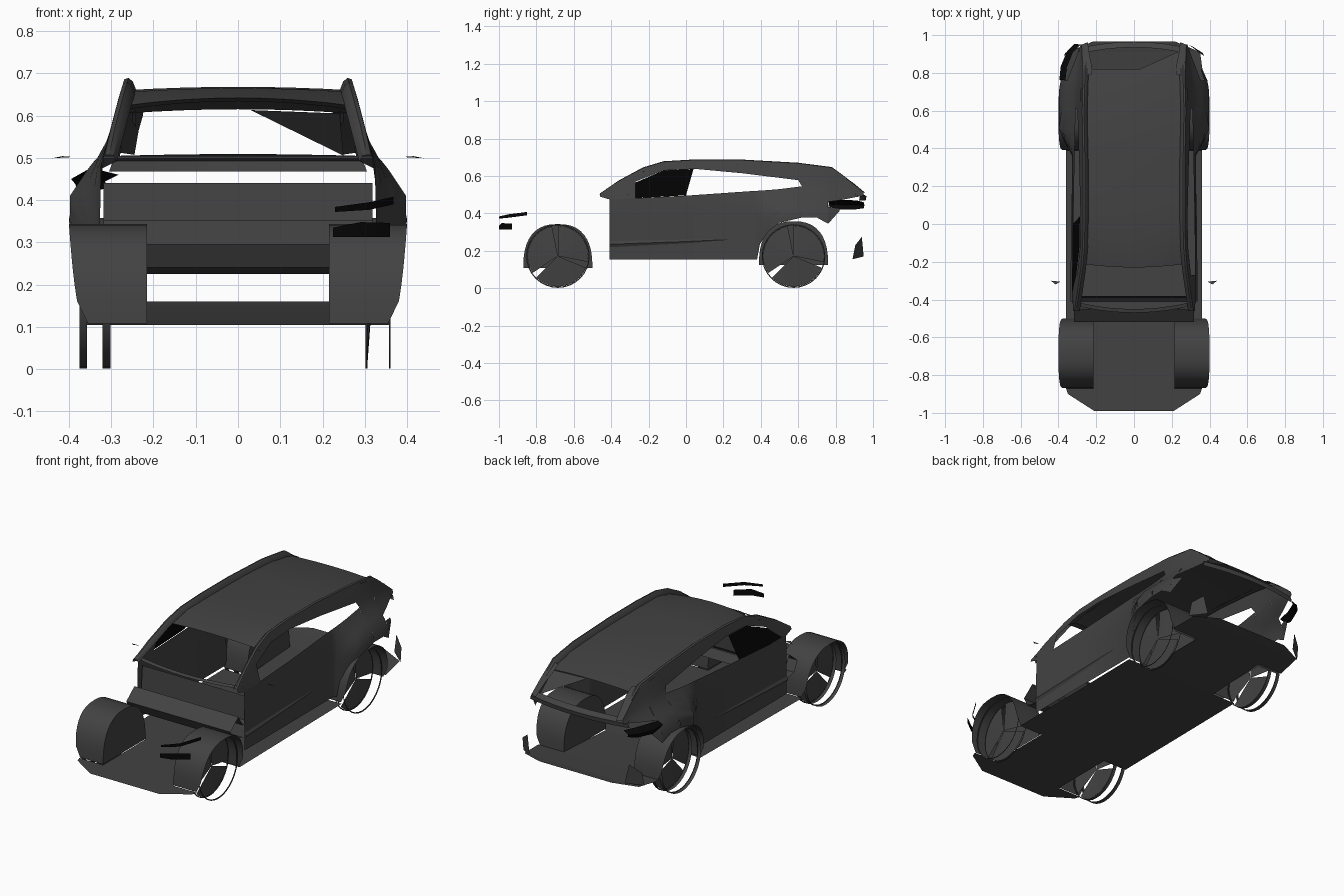
import bpy, math

cube = bpy.data.objects.get("Cube")
if cube:
    bpy.data.objects.remove(cube, do_unlink=True)


def material(name, rgb):
    m = bpy.data.materials.new(name)
    m.use_nodes = True
    m.diffuse_color = (*rgb, 1)
    m.node_tree.nodes["Principled BSDF"].inputs["Base Color"].default_value = (*rgb, 1)
    return m


GREY = material("dark grey", (0.055, 0.055, 0.055))
BLACK = material("black", (0.002, 0.002, 0.002))


def build(name, verts, faces, mat=GREY, smooth=True):
    me = bpy.data.meshes.new(name)
    me.from_pydata(verts, [], faces)
    me.materials.append(mat)
    ob = bpy.data.objects.new(name, me)
    bpy.context.collection.objects.link(ob)
    if smooth:
        bpy.ops.object.select_all(action='DESELECT')
        ob.select_set(True)
        bpy.context.view_layer.objects.active = ob
        bpy.ops.object.shade_smooth_by_angle(angle=math.radians(30))
    return ob


def loft(name, rows, mat=GREY, smooth=True):
    """Skin a sheet over rows that have equal point counts."""
    n = len(rows[0])
    faces = [(i * n + j, i * n + j + 1, (i + 1) * n + j + 1, (i + 1) * n + j)
             for i in range(len(rows) - 1) for j in range(n - 1)]
    return build(name, [p for r in rows for p in r], faces, mat, smooth)


def clamp(v):
    return min(1, max(0, v))


def half_width(y, z):
    """Half width of the body shell at a given length and height."""
    prof = [(0.15, 0.328), (0.48, 0.325), (0.64, 0.283), (0.70, 0.265)]
    z = min(max(z, 0.15), 0.70)
    for (z0, w0), (z1, w1) in zip(prof, prof[1:]):
        if z <= z1:
            w = w0 + (w1 - w0) * (z - z0) / (z1 - z0)
            break
    flare = 0.072 * clamp((y - 0.36) / 0.14) * clamp((0.97 - y) / 0.19) * clamp((0.52 - z) / 0.11)
    return w * (1 - 0.5 * max(0, y - 0.7)) + flare


def side_sheet(name, s, columns, steps):
    rows = []
    for y, lo, hi in columns:
        zs = [lo + (hi - lo) * k / steps for k in range(steps + 1)]
        rows.append([(s * half_width(y, z), y, z) for z in zs])
    return loft(name, rows)


# Floor pan, narrowed between the wheels
floor = [(-0.99, 0.21, 0.105), (-0.90, 0.35, 0.105), (-0.87, 0.36, 0.105), (-0.87, 0.215, 0.105),
         (-0.50, 0.215, 0.105), (-0.50, 0.36, 0.105), (0.39, 0.36, 0.115), (0.39, 0.215, 0.115),
         (0.76, 0.215, 0.135), (0.76, 0.37, 0.135), (0.91, 0.35, 0.15), (0.965, 0.22, 0.16)]
loft("floor_pan", [[(-w, y, z), (0, y, z), (w, y, z)] for y, w, z in floor], smooth=False)

# Bulkhead and thin scuttle edge
bulkhead = [(-0.38, 0.44), (-0.39, 0.31), (-0.41, 0.29), (-0.45, 0.352),
            (-0.52, 0.295), (-0.49, 0.24), (-0.41, 0.225)]
loft("bulkhead", [[(-0.318, y, z), (0.318, y, z)] for y, z in bulkhead])
loft("scuttle", [[(x, -0.47 + 0.4 * x * x, 0.498), (x, -0.45 + 0.4 * x * x, 0.504)]
                 for x in [k * 0.064 for k in range(-5, 6)]])

# Roof with a slightly crowned section
roof = [(-0.23, 0.622, 0.642), (-0.1, 0.655, 0.665), (0.1, 0.66, 0.668),
        (0.4, 0.655, 0.665), (0.65, 0.638, 0.65), (0.82, 0.605, 0.615)]
rows = []
for y, ze, zc in roof:
    w = half_width(y, ze) - 0.01
    rows.append([(w * k / 4, y + (0.02 * k * k / 16 if y < -0.2 else 0), zc + (ze - zc) * (k / 4) ** 2)
                 for k in range(-4, 5)])
loft("roof", rows)
loft("roof_header", [[(x, y, z) for x, y, z in rows[0]],
                     [(x * 0.97, y + 0.05, z - 0.008) for x, y, z in rows[0]]])

# Tailgate bar and the remaining rear pane corner
loft("tailgate_bar", [[(x * 1.03, 0.96 - 0.4 * x * x, 0.468), (x, 0.965 - 0.4 * x * x, 0.492),
                       (x * 0.98, 0.935 - 0.4 * x * x, 0.509 - 0.05 * x * x)]
                      for x in [k * 0.074 for k in range(-4, 5)]])
build("rear_pane_corner", [(0.03, 0.82, 0.613), (0.25, 0.92, 0.505), (0.24, 0.82, 0.605)], [(0, 1, 2)])

DOOR = [(-0.41, 0.155, 0.475), (0, 0.155, 0.495), (0.36, 0.155, 0.52), (0.38, 0.155, 0.521),
        (0.395, 0.235, 0.522), (0.44, 0.305, 0.525), (0.50, 0.35, 0.53), (0.62, 0.378, 0.545)]
QUARTER = [(0.62, 0.378, 0.655), (0.70, 0.378, 0.648), (0.76, 0.345, 0.638)]
# the quarter splits around the tail lamp opening
HAUNCH = [(0.76, 0.462, 0.638), (0.83, 0.472, 0.605), (0.88, 0.482, 0.57), (0.95, 0.495, 0.512)]
FLAP = [(0.76, 0.345, 0.435), (0.82, 0.412, 0.427)]
FRAME = [(-0.46, 0.49, 0.505), (-0.41, 0.475, 0.53), (-0.27, 0.48, 0.605), (-0.27, 0.57, 0.605),
         (-0.12, 0.63, 0.665), (0.05, 0.638, 0.675), (0.3, 0.615, 0.673), (0.6, 0.578, 0.66),
         (0.62, 0.545, 0.655)]
RAIL = [(-0.46, 0.503), (-0.36, 0.56), (-0.23, 0.63), (-0.12, 0.663), (0.05, 0.673), (0.3, 0.672),
        (0.6, 0.655), (0.78, 0.632), (0.86, 0.585)]


def wheel_arch(label, s, yc, lift):
    outer, inner = [], []
    for k in range(21):
        a = math.pi * k / 20
        c, q = math.cos(a), max(0, math.sin(a))
        y = yc - math.copysign(abs(c) ** 0.8, c) * 0.185
        z = 0.108 + lift + 0.235 * q ** 0.8
        outer.append((s * (0.355 + 0.045 * q ** 0.3), y, z))
        inner.append((s * 0.215, y, z))
    loft(label + "_arch_liner", [outer, inner])
    build(label + "_arch_wall", inner, [tuple(range(len(inner)))], smooth=False)


def wheel(label, s, yc):
    n, r, zc = 32, 0.17, 0.172

    def ring(x, rad):
        return [(s * x, yc + rad * math.cos(k * math.tau / n),
                 zc + rad * math.sin(k * math.tau / n)) for k in range(n + 1)]
    # thin tread edges, mostly worn away on the left
    band = 0.018 if s < 0 else 0.004
    for side, x in (("outer", 0.357), ("inner", 0.302)):
        loft(label + "_" + side + "_tread_edge", [ring(x, r - 0.006), ring(x, r), ring(x + band, r)])
    # hub disc with open slots
    rim = ring(0.306, 0.163)[:n]
    faces = [(n, k, (k + 1) % n) for k in range(n) if k % 11 != 8]
    build(label + "_hub_disc", rim + [(s * 0.318, yc, zc)], faces, smooth=False)


for s, tag in ((1, "left"), (-1, "right")):
    side_sheet(tag + "_door_panel", s, DOOR, 6)
    side_sheet(tag + "_rear_quarter", s, QUARTER, 6)
    side_sheet(tag + "_rear_haunch", s, HAUNCH, 4)
    side_sheet(tag + "_rear_flap", s, FLAP, 2)
    side_sheet(tag + "_window_frame", s, FRAME, 2)

    # Roof rail and windscreen pillar ridge
    rail = []
    for i, (y, z) in enumerate(RAIL):
        w = half_width(y, z)
        h = 0.004 if i in (0, len(RAIL) - 1) else 0.016
        rail.append([(s * (w + 0.002), y, z - 0.008), (s * (w - 0.004), y, z + h * 0.8),
                     (s * (w - 0.014), y, z + h), (s * (w - 0.024), y, z + h * 0.5),
                     (s * (w - 0.032), y, z - 0.012)])
    loft(tag + "_roof_rail", rail)

    # Rear pillar return towards the opening
    loft(tag + "_rear_pillar", [[(s * half_width(y, z), y, z), (s * wi, y + 0.012, z - 0.005)]
                                for y, z, wi in ((0.78, 0.634, 0.225), (0.83, 0.605, 0.225),
                                                 (0.88, 0.57, 0.235), (0.95, 0.512, 0.245))])

    # Door crease, tapering to the rear
    loft(tag + "_door_crease", [[(s * half_width(y, z), y, z + t),
                                 (s * (half_width(y, z) + t * 0.6), y, z),
                                 (s * half_width(y, z), y, z - t)]
                                for y, z, t in ((-0.41, 0.235, 0.016), (0, 0.25, 0.01), (0.22, 0.26, 0.002))],
         smooth=False)

    # Bumper corner and mirror base
    build(tag + "_bumper_corner", [(s * 0.37, 0.89, 0.155), (s * 0.29, 0.95, 0.17),
                                   (s * 0.31, 0.94, 0.275), (s * 0.365, 0.905, 0.23)],
          [(0, 1, 2, 3)], smooth=False)
    build(tag + "_mirror_base", [(s * 0.39, -0.305, 0.502), (s * 0.44, -0.30, 0.499),
                                 (s * 0.415, -0.32, 0.504)], [(0, 1, 2)], smooth=False)

    for end, yc, lift in (("front", -0.685, 0), ("rear", 0.575, 0.015)):
        wheel_arch(tag + "_" + end, s, yc, lift)
        wheel(tag + "_" + end + "_wheel", s, yc)

# Dark side pane, lying over the front of the window frame
pane = [(-0.37, 0.482), (-0.27, 0.565), (-0.12, 0.63), (0.04, 0.637), (0.0, 0.497)]
loft("right_front_window", [[(-half_width(y, z) - 0.003, y, z) for y, z in (low, high)]
                            for low, high in ((pane[0], pane[0]), ((-0.27, 0.482), pane[1]),
                                              ((-0.12, 0.49), pane[2]), (pane[4], pane[3]))], BLACK)

# Lamps
loft("upper_headlamp", [[(x, y, z), (x, y, z + t)] for x, y, z, t in
                        ((0.23, -1.0, 0.372, 0.012), (0.31, -0.95, 0.377, 0.018),
                         (0.368, -0.85, 0.39, 0.018))], BLACK)
loft("lower_headlamp", [[(x, y, 0.313), (x, y, z)] for x, y, z in
                        ((0.225, -1.0, 0.335), (0.29, -0.985, 0.348), (0.36, -0.93, 0.346))], BLACK)
loft("right_tail_lamp", [[(-x, y, z - t), (-x - 0.01, y + 0.004, z), (-x + 0.022, y, z + t)]
                         for x, y, z, t in
                         ((0.385, 0.76, 0.45, 0.012), (0.378, 0.83, 0.446, 0.026),
                          (0.345, 0.91, 0.446, 0.024), (0.305, 0.95, 0.444, 0.016))], BLACK)
